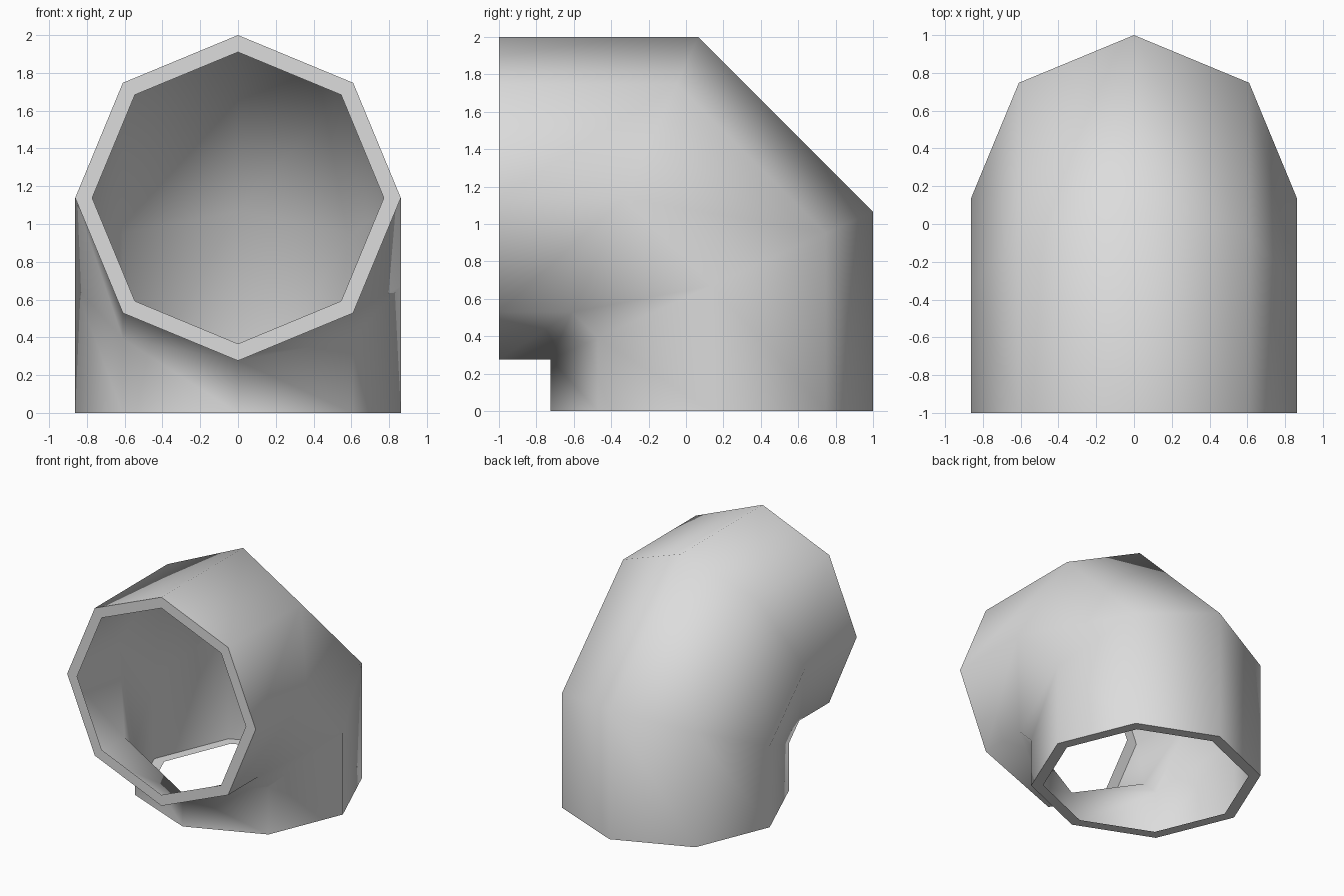
import bpy, bmesh, math

default = bpy.data.objects.get("Cube")
if default:
    bpy.data.objects.remove(default, do_unlink=True)

SIDES = 8
RADIUS, RIM = 0.862, 0.09
AXIS = 2 - RADIUS              # height of the horizontal run's centre line
CROTCH_Y = AXIS - 1 - RADIUS   # inner corner of the bend
CROWN_Y = 0.066                # where the top begins to slope down

grey = bpy.data.materials.new("plain_grey")
grey.use_nodes = True
colour = (0.72, 0.72, 0.72, 1)
grey.diffuse_color = colour
grey.node_tree.nodes["Principled BSDF"].inputs["Base Color"].default_value = colour


def octagon(radius):
    """Corners as (x, height above the axis), starting at the top."""
    angles = [math.tau * i / SIDES for i in range(SIDES)]
    return [(-radius * math.sin(a), radius * math.cos(a)) for a in angles]


def flip(ring):
    """Mirror a horizontal-run ring across the elbow diagonal."""
    return [(x, z - 1, y + 1) for x, y, z in ring]


def bridge(bm, ring_a, ring_b):
    for i in range(SIDES):
        j = (i + 1) % SIDES
        bm.faces.new((ring_a[i], ring_a[j], ring_b[j], ring_b[i]))


lip = [(x, -1, AXIS + h) for x, h in octagon(RADIUS - RIM)]
mouth = [(x, -1, AXIS + h) for x, h in octagon(RADIUS)]
bend = [(x, CROTCH_Y + (CROWN_Y - CROTCH_Y) * (h / RADIUS + 1) / 2, AXIS + h)
        for x, h in octagon(RADIUS)]

# Single wall from front mouth to bottom mouth, with a flat rim at each end
bm = bmesh.new()
path = [lip, mouth, bend, flip(bend), flip(mouth), flip(lip)]
rings = [[bm.verts.new(p) for p in ring] for ring in path]
for ring_a, ring_b in zip(rings, rings[1:]):
    bridge(bm, ring_a, ring_b)

# Close the bend to a single point at the inner corner
bmesh.ops.remove_doubles(bm, verts=bm.verts[:], dist=0.001)
bmesh.ops.recalc_face_normals(bm, faces=bm.faces[:])

mesh = bpy.data.meshes.new("pipe_elbow")
bm.to_mesh(mesh)
bm.free()
mesh.materials.append(grey)
elbow = bpy.data.objects.new("pipe_elbow", mesh)
bpy.context.collection.objects.link(elbow)

# Smooth walls, crisp rims
bpy.ops.object.select_all(action='DESELECT')
elbow.select_set(True)
bpy.context.view_layer.objects.active = elbow
bpy.ops.object.shade_smooth_by_angle(angle=math.radians(65))
